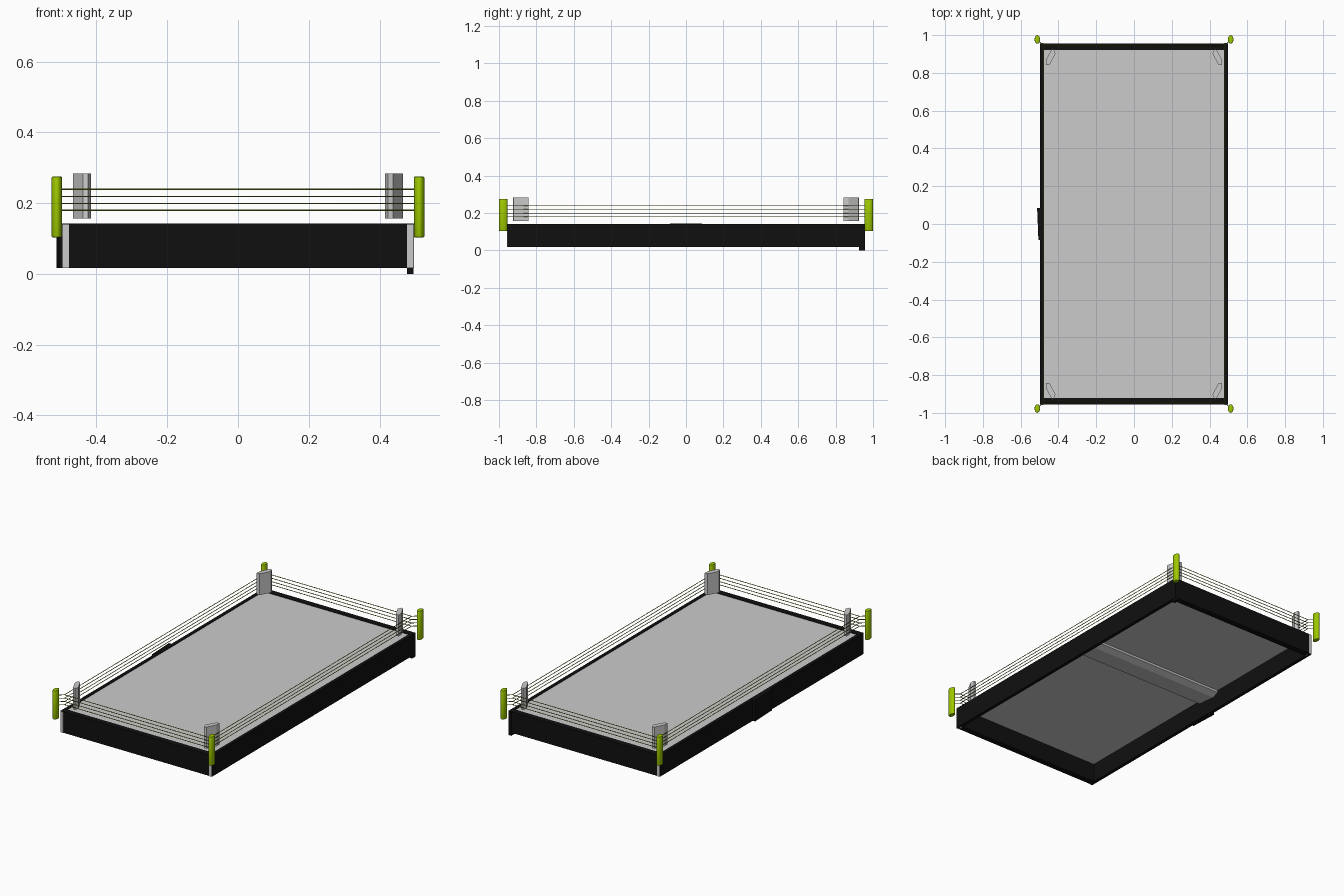
import bpy, bmesh
from mathutils import Matrix

if "Cube" in bpy.data.objects:
    bpy.data.objects.remove(bpy.data.objects["Cube"])


def material(name, color):
    m = bpy.data.materials.new(name)
    m.diffuse_color = (*color, 1)
    m.use_nodes = True
    m.node_tree.nodes["Principled BSDF"].inputs["Base Color"].default_value = m.diffuse_color
    return m


BLACK = material("black_cloth", (0.005, 0.005, 0.005))
GREEN = material("lime", (0.34, 0.58, 0.0))
OLIVE = material("olive_rope", (0.2, 0.3, 0.01))
CORNERS = [(sx, sy) for sx in (-1, 1) for sy in (-1, 1)]


def finish(name, bm, mat=None):
    bmesh.ops.recalc_face_normals(bm, faces=bm.faces)
    me = bpy.data.meshes.new(name)
    bm.to_mesh(me)
    bm.free()
    ob = bpy.data.objects.new(name, me)
    bpy.context.collection.objects.link(ob)
    if mat:
        me.materials.append(mat)
    return ob


def box(name, lo, hi, mat=None):
    bm = bmesh.new()
    size = [b - a for a, b in zip(lo, hi)]
    mid = [(a + b) / 2 for a, b in zip(lo, hi)]
    bmesh.ops.create_cube(bm, size=1, matrix=Matrix.Translation(mid) @ Matrix.Diagonal((*size, 1)))
    return finish(name, bm, mat)


def prism(name, points, offset, mat=None):
    bm = bmesh.new()
    face = bm.faces.new([bm.verts.new(p) for p in points])
    ext = bmesh.ops.extrude_face_region(bm, geom=[face], use_keep_orig=True)
    bmesh.ops.translate(bm, vec=offset, verts=[v for v in ext["geom"] if isinstance(v, bmesh.types.BMVert)])
    return finish(name, bm, mat)


# Skirt: four cloth-covered walls, open underneath
for s, side in ((-1, "left"), (1, "right")):
    x = sorted((s * 0.498, s * 0.478))
    box(f"skirt_{side}", (x[0], -0.955, 0.017), (x[1], 0.955, 0.142), BLACK)
for s, side in ((-1, "front"), (1, "back")):
    y = sorted((s * 0.955, s * 0.92))
    box(f"skirt_{side}", (-0.478, y[0], 0.017), (0.478, y[1], 0.142), BLACK)

# Overlap where the cloth panels meet at the left
prism("skirt_overlap", [(-0.513, 0.085, 0.017), (-0.48, 0.085, 0.017), (-0.498, -0.085, 0.017), (-0.506, -0.085, 0.017)],
      (0, 0, 0.126), BLACK)

# Mat and the shallow beam below it
box("mat", (-0.48, -0.925, 0.128), (0.48, 0.925, 0.139))
prism("cross_beam", [(-0.478, y, z) for y, z in ((-0.02, 0.13), (0.0, 0.112), (0.12, 0.1), (0.16, 0.115), (0.16, 0.13))],
      (0.956, 0, 0))

# Corner legs
for sx, sy in CORNERS:
    x, y = sorted((sx * 0.478, sx * 0.496)), sorted((sy * 0.925, sy * 0.957))
    back_right = sx > 0 and sy > 0
    box("corner_leg", (x[0], y[0], 0 if back_right else 0.017), (x[1], y[1], 0.14), BLACK if back_right else None)

# Corner pads: long hexagons set across each corner
PAD = [(0.424, 0.925), (0.416, 0.902), (0.448, 0.841), (0.466, 0.841), (0.466, 0.868), (0.438, 0.922)]
for sx, sy in CORNERS:
    prism("corner_pad", [(sx * x, sy * y, 0.156) for x, y in PAD], (0, 0, 0.127))

# Oval posts with softened rims
for sx, sy in CORNERS:
    bm = bmesh.new()
    place = Matrix.Translation((sx * 0.512, sy * 0.977, 0.189)) @ Matrix.Diagonal((0.0145, 0.0225, 0.172, 1))
    bmesh.ops.create_cone(bm, cap_ends=True, segments=20, radius1=1, radius2=1, depth=1, matrix=place)
    rims = [e for e in bm.edges if abs(e.verts[0].co.z - e.verts[1].co.z) < 1e-4]
    bmesh.ops.bevel(bm, geom=rims, offset=0.003, segments=2, affect='EDGES', profile=0.5)
    post = finish("corner_post", bm, GREEN)
    bpy.ops.object.select_all(action='DESELECT')
    post.select_set(True)
    bpy.context.view_layer.objects.active = post
    bpy.ops.object.shade_smooth_by_angle()

# Ropes: four loops, each tied to the posts
for i, z in enumerate((0.18, 0.199, 0.219, 0.239)):
    cu = bpy.data.curves.new("ropes", 'CURVE')
    cu.dimensions = '3D'
    cu.bevel_depth = 0.002
    cu.bevel_resolution = 1
    loop = [(-0.478, -0.945), (0.478, -0.945), (0.478, 0.945), (-0.478, 0.945)]
    ties = [[(sx * 0.478, sy * 0.945), (sx * 0.51, sy * 0.972)] for sx, sy in CORNERS]
    for pts in [loop] + ties:
        sp = cu.splines.new('POLY')
        sp.points.add(len(pts) - 1)
        for p, (x, y) in zip(sp.points, pts):
            p.co = (x, y, z, 1)
        sp.use_cyclic_u = len(pts) > 2
    cu.materials.append(OLIVE)
    bpy.context.collection.objects.link(bpy.data.objects.new(f"rope_{i + 1}", cu))
